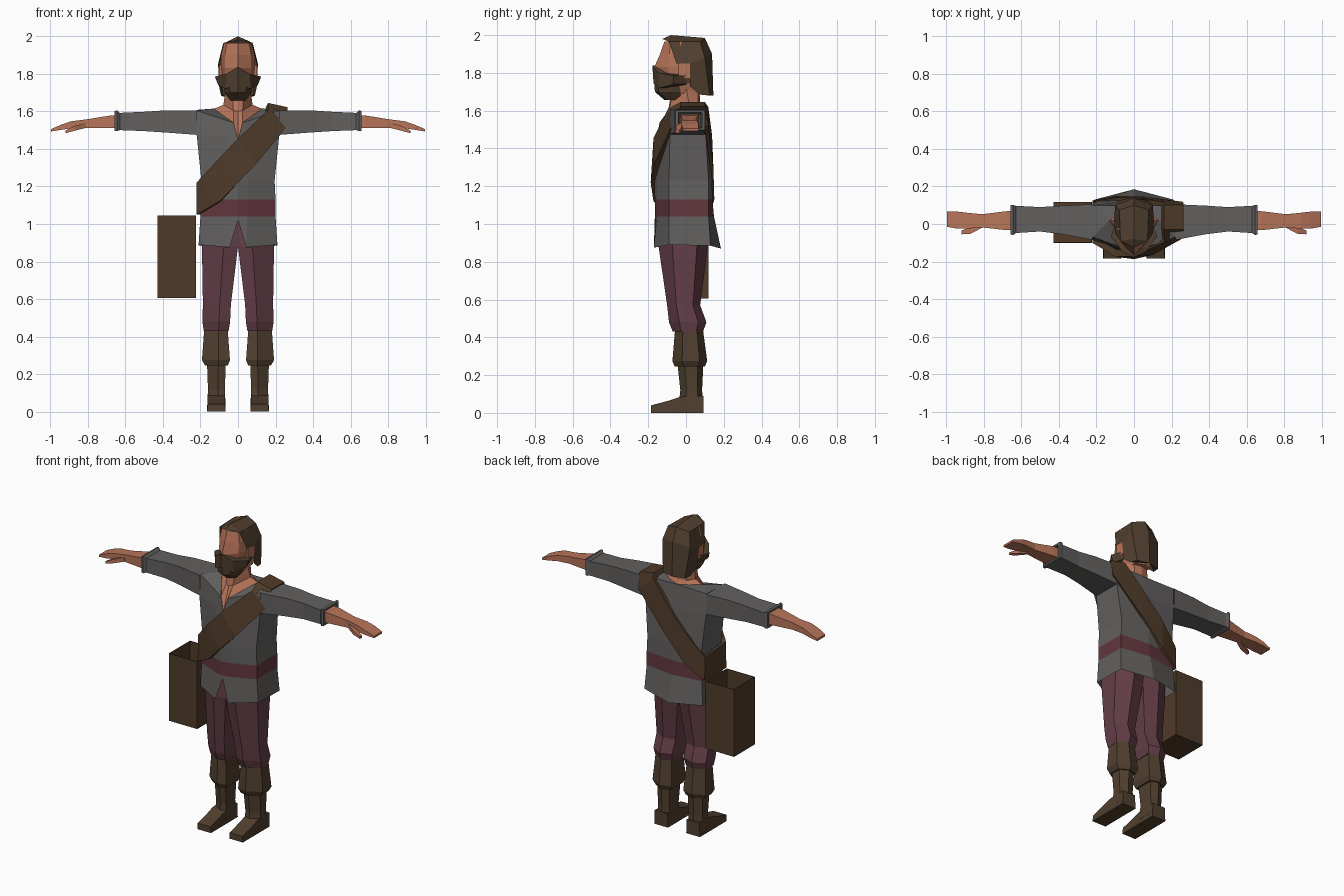
import bpy, bmesh

def material(name, r, g, b):
    m = bpy.data.materials.new(name)
    lin = [((c / 255 + 0.055) / 1.055) ** 2.4 for c in (r, g, b)]
    m.diffuse_color = (*lin, 1)
    return m

GREY = material("grey cloth", 98, 96, 95)
WINE = material("wine trousers", 100, 62, 72)
BELT = material("belt red", 98, 54, 62)
SKIN = material("skin", 184, 117, 90)
BROWN = material("brown hair and boots", 80, 63, 46)
LEATHER = material("strap leather", 80, 59, 41)

def build(name, verts, faces, mats, mirror=True, rule=None):
    """Flat-shaded mesh, mirrored across x and welded at the middle."""
    bm = bmesh.new()
    for s in ((1, -1) if mirror else (1,)):
        vs = [bm.verts.new((s * x, y, z)) for x, y, z in verts]
        for f in faces:
            bm.faces.new([vs[i] for i in f][::s])
    bmesh.ops.remove_doubles(bm, verts=bm.verts, dist=0.0005)
    bmesh.ops.recalc_face_normals(bm, faces=bm.faces)
    if rule:
        for f in bm.faces:
            f.material_index = rule(f.calc_center_median())
    me = bpy.data.meshes.new(name)
    bm.to_mesh(me)
    bm.free()
    for m in mats:
        me.materials.append(m)
    ob = bpy.data.objects.new(name, me)
    bpy.context.collection.objects.link(ob)
    return ob

def strips(rings, closed=True):
    """Vertices and side faces joining successive rings."""
    n = len(rings[0])
    verts = [p for r in rings for p in r]
    faces = [(k * n + i, k * n + (i + 1) % n, (k + 1) * n + (i + 1) % n, (k + 1) * n + i)
             for k in range(len(rings) - 1) for i in range(n if closed else n - 1)]
    return verts, faces

def loft(name, rings, mat, mirror=True, caps=(True, True), closed=True):
    verts, faces = strips(rings, closed)
    n = len(rings[0])
    if caps[0]:
        faces.append(tuple(range(n))[::-1])
    if caps[1]:
        faces.append(tuple(range(len(verts) - n, len(verts))))
    return build(name, verts, faces, [mat], mirror)

def limb(z, x0, x1, y0, y1):
    """Six-sided leg section."""
    w, d = x1 - x0, y1 - y0
    return [(x0, y0 + .06 * d, z), (x0 + .4 * w, y0, z), (x1, y0 + .28 * d, z),
            (x1, y1 - .22 * d, z), (x0 + .5 * w, y1, z), (x0, y1 - .12 * d, z)]

def box_x(x, y0, y1, z0, z1):
    """Rectangular section across the arm."""
    return [(x, y0, z0), (x, y0, z1), (x, y1, z1), (x, y1, z0)]

# Shirt body: hem, belt, waist, chest, then shoulders and open neckline
def ring(z, fc, fm, fs, bs, bc, w):
    return [(0, fc, z), (.05, fm, z), (w, fs, z), (w, bs, z), (0, bc, z)]

hem = [(0, -.16, 1.02), (.045, -.17, .875), (.21, -.09, .89), (.21, .13, .885), (0, .185, .87)]
chest = [(0, -.155, 1.45), (.06, -.137, 1.47), (.22, -.085, 1.475), (.22, .105, 1.475), (0, .125, 1.45)]
sv, sf = strips([hem, ring(1.04, -.165, -.153, -.09, .12, .148, .2),
                 ring(1.13, -.165, -.153, -.09, .12, .14, .2),
                 ring(1.23, -.167, -.155, -.09, .12, .138, .195), chest], closed=False)
sv += [(.025, -.14, 1.54), (.13, .02, 1.615), (0, .095, 1.61), (.22, -.07, 1.605), (.22, .1, 1.608)]
sf += [(20, 21, 25), (21, 22, 28, 25), (25, 28, 26), (28, 29, 26), (23, 24, 27, 29), (29, 27, 26)]
build("shirt", sv, sf, [GREY, BELT], rule=lambda c: int(1.04 < c.z < 1.13))

# Sleeves with a flared, hollow cuff
loft("sleeves", [box_x(.22, -.085, .105, 1.475, 1.606), box_x(.38, -.055, .098, 1.487, 1.606),
                 box_x(.5, -.04, .09, 1.495, 1.598), box_x(.63, -.048, .097, 1.5, 1.592),
                 box_x(.645, -.06, .102, 1.495, 1.606), box_x(.658, -.055, .1, 1.497, 1.602),
                 box_x(.658, -.04, .085, 1.508, 1.59), box_x(.6, -.03, .075, 1.515, 1.58)],
     GREY, caps=(False, True))

# Forearms, hands and thumbs
loft("hands", [box_x(.59, -.03, .07, 1.512, 1.58), box_x(.68, -.033, .068, 1.512, 1.578),
               box_x(.81, -.018, .052, 1.512, 1.557), box_x(.89, -.025, .06, 1.51, 1.547),
               box_x(.94, -.025, .066, 1.502, 1.53), box_x(.995, -.015, .066, 1.493, 1.506)], SKIN)
loft("thumbs", [box_x(.81, -.02, .01, 1.512, 1.54), box_x(.87, -.052, -.015, 1.497, 1.522),
                box_x(.92, -.055, -.035, 1.483, 1.498)], SKIN)

# Neck and open chest, from neckline up into the head
neck_low = [(0, -.153, 1.45), (.025, -.138, 1.54), (.13, .02, 1.613), (.06, .07, 1.613), (0, .093, 1.61)]
neck_mid = [(0, -.095, 1.6), (.025, -.088, 1.605), (.078, .015, 1.635), (.05, .065, 1.635), (0, .075, 1.635)]
neck_top = [(0, -.07, 1.74), (.03, -.06, 1.74), (.062, 0, 1.74), (.045, .06, 1.74), (0, .07, 1.74)]
loft("neck", [neck_low, neck_mid, neck_top], SKIN, caps=(False, False), closed=False)

# Head with a ridged face
def skull(z, fc, w, fs):
    return [(0, fc, z), (w * .78, fs, z), (w, -.03, z), (w * .88, .08, z), (0, .1, z)]

loft("head", [skull(1.69, -.1, .06, -.07), skull(1.76, -.15, .082, -.085), skull(1.83, -.168, .09, -.095),
              skull(1.9, -.137, .09, -.088), skull(1.965, -.115, .075, -.08)], SKIN, closed=False)
loft("ears", [box_x(.075, -.035, .025, 1.745, 1.84), box_x(.1, -.04, .03, 1.77, 1.85)], SKIN)

# Hair shell: crown, fringe, sides and back
hair = [(0, -.125, 1.98), (0, -.08, 2), (0, .1, 1.985), (0, .138, 1.9), (0, .145, 1.68),
        (.072, -.09, 1.965), (.078, .075, 1.965), (.1, -.05, 1.85), (.106, .02, 1.85),
        (.1, .1, 1.88), (.1, .02, 1.73), (.09, .075, 1.685), (.08, .125, 1.68)]
build("hair", hair, [(0, 1, 5), (1, 2, 6, 5), (2, 3, 9, 6), (3, 4, 12, 9), (5, 6, 8, 7),
                     (6, 9, 8), (8, 9, 12, 11, 10), (4, 12, 11)], [BROWN])

# Beard and drooping moustache
def chin(z, fc, w, side):
    return [(0, fc, z), (w * .6, fc + .02, z), (w, side, z), (w * .9, -.03, z), (0, -.03, z)]

loft("beard", [chin(1.657, -.115, .04, -.085), chin(1.7, -.165, .072, -.075),
               chin(1.76, -.168, .082, -.065)], BROWN, closed=False)
tache = [(0, -.178, 1.838), (.062, -.148, 1.8), (.123, -.065, 1.785),
         (.105, -.068, 1.74), (.068, -.142, 1.72), (0, -.172, 1.745)]
build("moustache", tache + [(x * .8, y + .07, z) for x, y, z in tache],
      [(0, 1, 4, 5), (1, 2, 3, 4), (0, 6, 7, 1), (1, 7, 8, 2), (2, 8, 9, 3), (3, 9, 10, 4), (4, 10, 11, 5)],
      [BROWN])

# Trousers, gathered below the knee
loft("trousers", [limb(1.03, 0, .185, -.14, .12), limb(.88, 0, .192, -.145, .115),
                  limb(.57, .038, .187, -.1, .075), limb(.48, .042, .19, -.09, .108),
                  limb(.43, .05, .182, -.07, .09)], WINE)

# Boots: wide cuff, shaft and wedge foot
loft("boot_cuffs", [limb(.44, .055, .18, -.058, .09), limb(.275, .043, .192, -.072, .112),
                    limb(.245, .055, .175, -.06, .1)], BROWN)
loft("boot_shafts", [limb(.26, .065, .165, -.045, .092), limb(.12, .07, .16, -.03, .085),
                     limb(.03, .066, .164, -.04, .092)], BROWN)
def slab(y, z):
    return [(.066, y, 0), (.165, y, 0), (.162, y, z), (.069, y, z)]
loft("boot_feet", [slab(.092, .09), slab(-.03, .085), slab(-.09, .065), slab(-.185, .04)], BROWN)

# Shoulder strap: closed band around the body, (upper edge, lower edge)
band = [((.16, -.03, 1.645), (.265, -.03, 1.622)), ((.165, -.095, 1.61), (.262, -.075, 1.52)),
        ((0, -.172, 1.455), (.1, -.165, 1.325)), ((-.1, -.175, 1.35), (0, -.187, 1.22)),
        ((-.212, -.105, 1.23), (-.1, -.172, 1.12)), ((-.222, -.095, 1.22), (-.222, -.1, 1.05)),
        ((-.222, .12, 1.2), (-.222, .125, 1.05)), ((-.1, .142, 1.33), (-.1, .15, 1.13)),
        ((.03, .138, 1.47), (.06, .145, 1.3)), ((.155, .118, 1.62), (.262, .118, 1.52)),
        ((.16, .1, 1.645), (.265, .1, 1.622))]
def inward(p):
    return (p[0] * .92, p[1] * .78, p[2] - .025 if p[2] > 1.6 else p[2])
rings = [(u, l, inward(l), inward(u)) for u, l in band]
loft("strap", rings + rings[:1], LEATHER, mirror=False, caps=(False, False))

# Hip bag: open-topped box
def rect(z, t=0):
    return [(-.43 + t, -.1 + t, z), (-.225 - t, -.1 + t, z), (-.225 - t, .118 - t, z), (-.43 + t, .118 - t, z)]
loft("bag", [rect(.605), rect(1.045), rect(1.045, .004), rect(.62, .004)], LEATHER, mirror=False)
